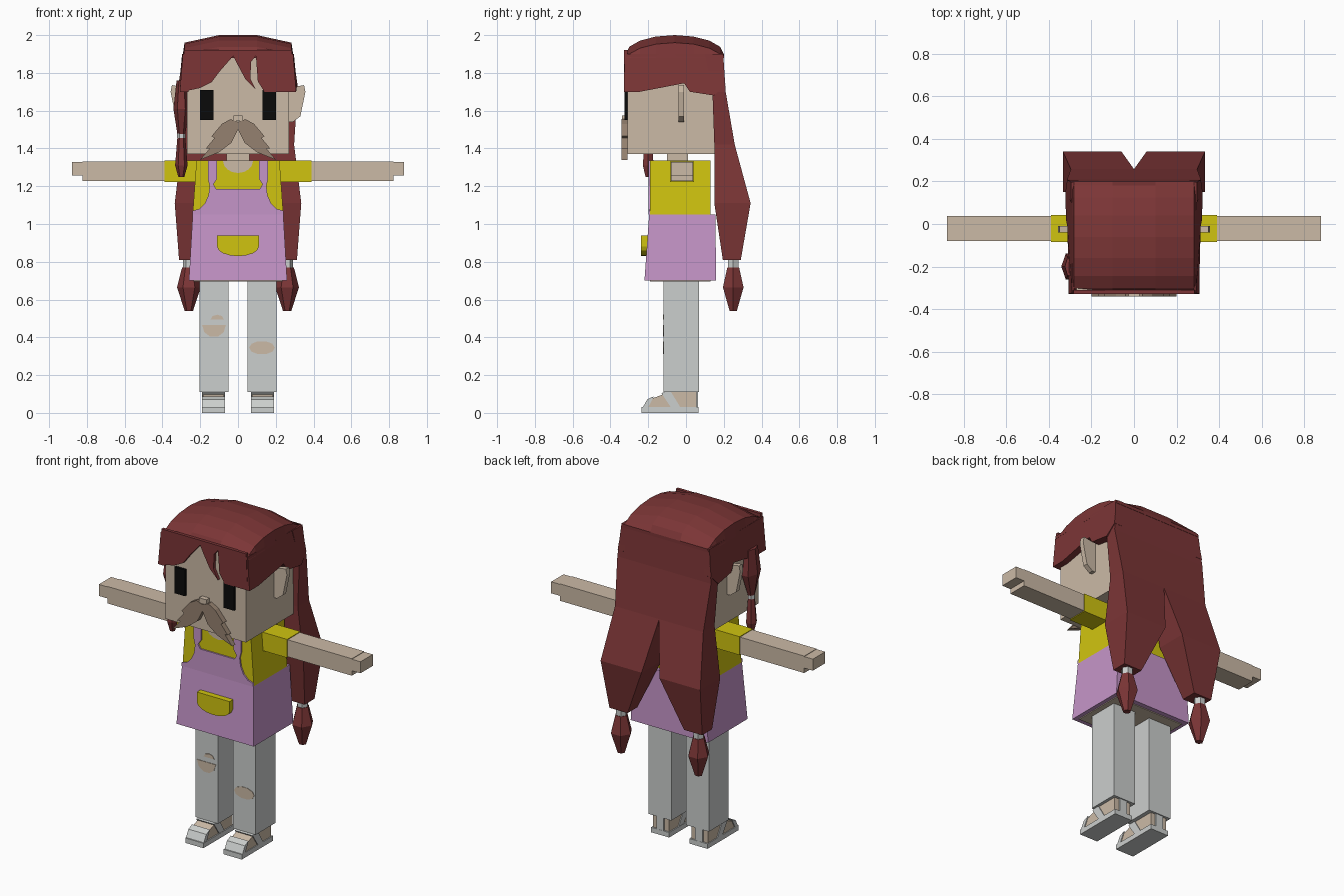
import bpy, bmesh
from math import sin, cos, pi

if "Cube" in bpy.data.objects:
    bpy.data.objects.remove(bpy.data.objects["Cube"], do_unlink=True)


def material(name, red, green, blue):
    mat = bpy.data.materials.new(name)
    mat.use_nodes = True
    mat.diffuse_color = (red, green, blue, 1)
    shader = mat.node_tree.nodes["Principled BSDF"]
    shader.inputs["Base Color"].default_value = mat.diffuse_color
    return mat


hair_red = material("hair red", .2, .036, .037)
skin = material("skin", .6, .49, .38)
yellow = material("shirt yellow", .63, .55, .005)
lilac = material("apron lilac", .56, .3, .58)
grey = material("light grey", .6, .62, .61)
black = material("eye black", .003, .003, .003)
brown = material("moustache brown", .3, .22, .16)


def loft(name, rings, mat):
    """Closed solid skinned through rings of equal point count."""
    bm = bmesh.new()
    loops = [[bm.verts.new(point) for point in ring] for ring in rings]
    bm.faces.new(loops[0])
    bm.faces.new(loops[-1])
    for lower, upper in zip(loops, loops[1:]):
        for i in range(len(lower)):
            bm.faces.new((lower[i - 1], lower[i], upper[i], upper[i - 1]))
    bmesh.ops.recalc_face_normals(bm, faces=bm.faces)
    mesh = bpy.data.meshes.new(name)
    bm.to_mesh(mesh)
    bm.free()
    mesh.materials.append(mat)
    part = bpy.data.objects.new(name, mesh)
    bpy.context.collection.objects.link(part)


def rectangle(left, right, front, back, z):
    return [(left, front, z), (right, front, z), (right, back, z), (left, back, z)]


def centred(half, front, back, z):
    return rectangle(-half, half, front, back, z)


def hexagon(x, y, radius, z, stretch=1):
    angles = [pi * k / 3 for k in range(6)]
    return [(x + radius * cos(a), y + radius * stretch * sin(a), z) for a in angles]


def arc(x, z, width, height, start, end, steps=8):
    """Points along an elliptical arc, with angles in half turns."""
    angles = [pi * (start + (end - start) * k / steps) for k in range(steps + 1)]
    return [(x + width * cos(a), z + height * sin(a)) for a in angles]


def box(name, x_range, y_range, z_range, mat):
    loft(name, [rectangle(*x_range, *y_range, z) for z in z_range], mat)


def front_prism(name, outline, front, back, mat):
    """Outline in x and z, extruded along y."""
    loft(name, [[(x, y, z) for x, z in outline] for y in (front, back)], mat)


def side_prism(name, outline, inner, outer, mat):
    """Outline in y and z, extruded along x."""
    loft(name, [[(x, y, z) for y, z in outline] for x in (inner, outer)], mat)


def mirrored(half):
    return half + [(-x, z) for x, z in reversed(half) if x != 0]


# Head, neck and face
head_front, head_back, head_half, chin = -.31, .15, .27, 1.37
loft("head", [centred(head_half, head_front, head_back, z) for z in (chin, 1.9)], skin)
loft("neck", [centred(.06, -.1, .01, z) for z in (1.3, chin)], skin)
loft("nose", [centred(.025, -.34, head_front, z) for z in (1.545, 1.575)], skin)
moustache = mirrored([(0, 1.54), (.04, 1.555), (.085, 1.53), (.14, 1.465), (.125, 1.455),
                      (.17, 1.4), (.15, 1.4), (.2, 1.34), (.1, 1.38), (.035, 1.43), (0, 1.5)])
front_prism("moustache", moustache, -.342, head_front, brown)

# Shirt with a scooped neckline
chest, shoulder, waist = -.19, 1.335, 1.05
loft("shirt", [centred(.24, chest, .13, waist), centred(.22, chest, .13, shoulder)], yellow)
front_prism("neckline", arc(0, shoulder, .08, .065, 1, 2), chest - .003, chest, skin)

# Apron: skirt, bib with straps, and pocket
hem = .7
loft("apron_skirt", [centred(.26, -.22, .16, hem), centred(.24, -.195, .155, waist)], lilac)
loft("hips", [centred(.235, chest, .13, z) for z in (hem - .005, hem + .02)], skin)
armhole = arc(.24, 1.2, .09, .13, 1.5, 1, steps=4)
strap = [(.16, 1.24), (.16, shoulder), (.11, shoulder), (.11, 1.24), (.13, 1.21), (.115, 1.185)]
bib = [(.24, waist)] + armhole + strap
front_prism("apron_bib", mirrored(bib), chest - .009, chest, lilac)
pocket = [(-.11, .94)] + arc(0, .88, .11, .05, 1, 2) + [(.11, .94)]
front_prism("pocket", pocket, -.238, -.2, yellow)

# Hair cap: cross-sections following an arch from forehead to nape
hairline, brow = 1.9, 1.7
cap = []
for y, top in arc(-.06, hairline, .26, .1, 1, 0):
    edge = max(top - .04, hairline)
    cap.append([(x, y, z) for x, z in mirrored([(.295, hairline - .02), (.283, edge), (.1, top)])])
loft("hair_cap", cap, hair_red)

# Parted fringe
fringe = [(-.285, 1.92), (-.295, brow), (-.2, 1.72), (-.14, 1.75), (-.095, 1.81), (-.025, 1.89),
          (0, 1.84), (.04, 1.765), (.095, 1.71), (.065, 1.77), (.07, 1.86), (.095, 1.89),
          (.105, 1.755), (.14, brow), (.295, brow), (.285, 1.92)]
front_prism("fringe", fringe, -.329, head_front, hair_red)

# Full-width back hair above the split
split = 1.42
loft("hair_back", [centred(.296, .1, .197, hairline), centred(.315, .14, .21, brow),
                   centred(.297, head_back, .258, split)], hair_red)

# Single thin braid hanging by the right cheek
x, y, tie = -.3, -.2, 1.47
loft("cheek_braid", [hexagon(x, y, .025, 1.76, 2), hexagon(x, y, .042, 1.61, 1.7),
                     hexagon(x, y, .02, tie)], hair_red)
loft("cheek_braid_tie", [hexagon(x, y, .022, z) for z in (tie - .015, tie + .01)], grey)
loft("cheek_braid_end", [hexagon(x, y, .02, tie), hexagon(x, y, .033, 1.31),
                         hexagon(x, y, .016, 1.25)], hair_red)

for s, side in ((1, "left_"), (-1, "right_")):
    # Eye and ear
    box(side + "eye", (.13 * s, .2 * s), (-.325, head_front), (1.55, 1.71), black)
    ear = [(.26, 1.54), (.29, 1.54), (.33, 1.57), (.357, 1.7), (.35, 1.735), (.26, 1.72)]
    front_prism(side + "ear", [(s * x, z) for x, z in ear], -.04, -.01, skin)

    # Side hair, flaring outward toward its lower edge
    outline = [(-.329, brow), (-.245, brow), (-.01, 1.745), (.02, brow), (head_back, 1.68),
               (.208, 1.74), (.195, hairline), (-.325, hairline)]
    inner = [(s * .262, y, z) for y, z in outline]
    outer = [(s * (.292 + (hairline - z) * (.14 if y > -.2 else .08)), y, z) for y, z in outline]
    loft(side + "side_hair", [inner, outer], hair_red)

    # Long tail, tie and tuft
    tail_end = .81
    loft(side + "tail", [rectangle(0, s * .297, head_back, .258, split),
                         rectangle(s * .06, s * .335, head_back, .342, 1.11),
                         rectangle(s * .19, s * .312, .195, .29, tail_end)], hair_red)
    x, y = s * .26, .25
    loft(side + "tail_tie", [hexagon(x, y, .032, z) for z in (.76, tail_end + .01)], grey)
    loft(side + "tail_tuft", [hexagon(x, y, radius, z) for radius, z in
                              ((.036, .77), (.063, .665), (.022, .54))], hair_red)

    # Sleeve, arm and stepped hand
    box(side + "sleeve", (s * .2, s * .39), (-.085, .042), (1.223, shoulder), yellow)
    box(side + "arm", (s * .38, s * .822), (-.08, .038), (1.228, 1.331), skin)
    box(side + "hand", (s * .82, s * .88), (-.08, .038), (1.258, 1.328), skin)

    # Trouser leg
    ankle = .11
    box(side + "leg", (s * .05, s * .203), (-.12, .07), (ankle, hem + .01), grey)

    # Foot and sandal
    sole = .03
    foot = [(.055, sole), (.055, ankle), (-.09, ankle), (-.195, .07), (-.215, sole)]
    side_prism(side + "foot", foot, s * .075, s * .185, skin)
    box(side + "sole", (s * .068, s * .19), (-.235, .065), (0, sole), grey)
    toe_strap = [(-.228, sole), (-.2, sole), (-.17, .088), (-.205, .072)]
    instep_strap = [(-.08, sole), (-.03, sole), (-.085, ankle + .01), (-.13, .105)]
    for part, outline in (("toe_strap", toe_strap), ("instep_strap", instep_strap)):
        side_prism(side + part, outline, s * .07, s * .19, grey)
    box(side + "heel_strap", (s * .105, s * .155), (.05, .064), (sole, ankle), grey)

# Torn knees
rips = {"right_knee_rip": arc(-.127, .465, .063, .065, 1, 2, steps=5),
        "right_small_rip": arc(-.11, .495, .035, .025, 0, 1, steps=4),
        "left_knee_rip": arc(.127, .345, .068, .036, 0, 1.8, steps=9)}
for part, outline in rips.items():
    front_prism(part, outline, -.123, -.117, skin)
